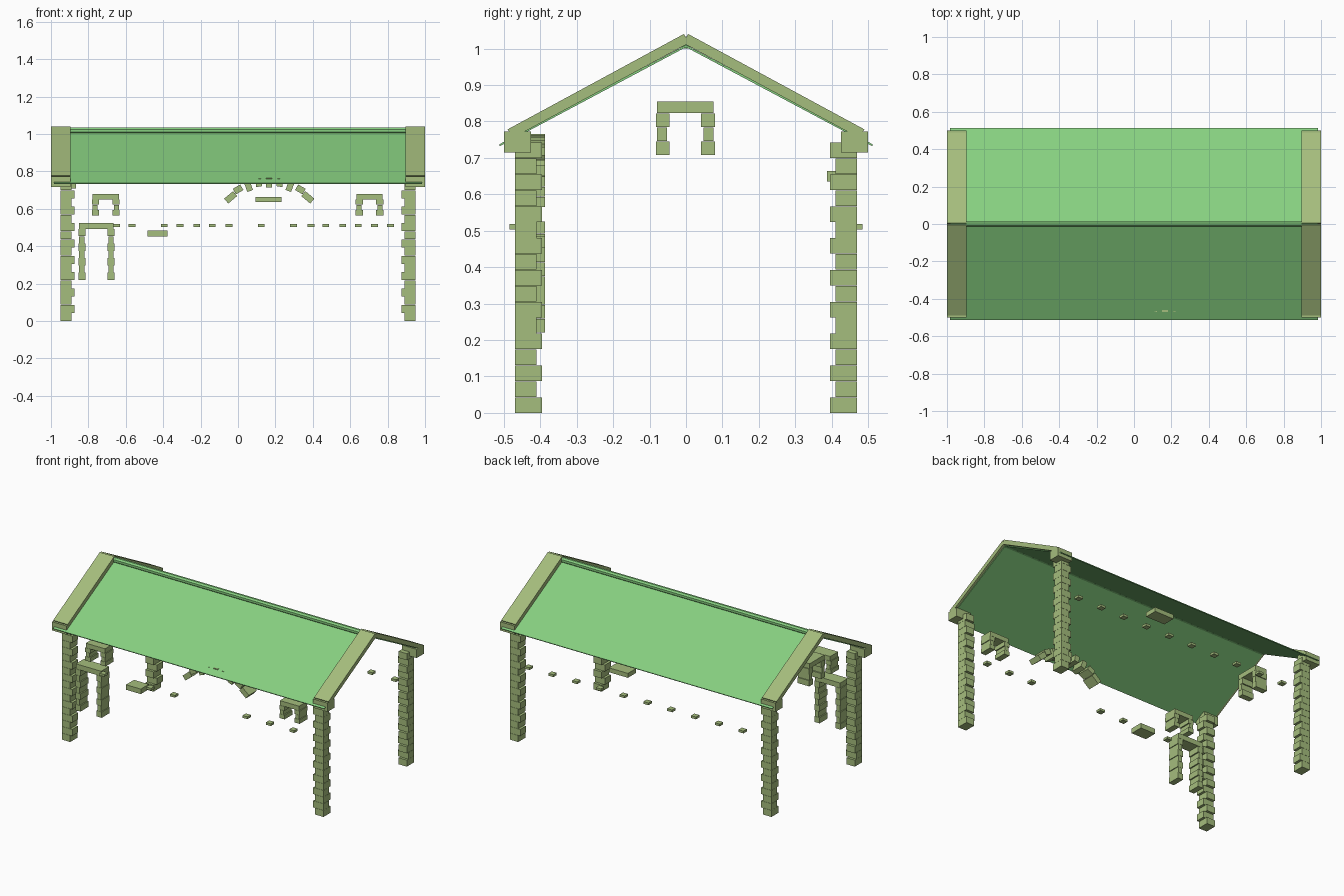
import bpy, bmesh, math
from mathutils import Matrix, Vector

if "Cube" in bpy.data.objects:
    bpy.data.objects.remove(bpy.data.objects["Cube"])


def material(name, rgb):
    m = bpy.data.materials.new(name)
    m.diffuse_color = (*rgb, 1)
    m.use_nodes = True
    m.node_tree.nodes["Principled BSDF"].inputs["Base Color"].default_value = m.diffuse_color
    return m


STONE = material("olive stone", (0.376, 0.509, 0.205))
GREEN = material("roof green", (0.242, 0.631, 0.216))


def finish(name, bm, mat):
    bmesh.ops.recalc_face_normals(bm, faces=bm.faces)
    me = bpy.data.meshes.new(name)
    bm.to_mesh(me)
    bm.free()
    me.materials.append(mat)
    ob = bpy.data.objects.new(name, me)
    bpy.context.collection.objects.link(ob)
    return ob


def box(bm, x0, x1, y0, y1, z0, z1):
    size = Matrix.Diagonal((abs(x1 - x0), abs(y1 - y0), abs(z1 - z0), 1))
    mid = Matrix.Translation(((x0 + x1) / 2, (y0 + y1) / 2, (z0 + z1) / 2))
    bmesh.ops.create_cube(bm, size=1, matrix=mid @ size)


def extrude_x(bm, profile, x0, x1):
    """Sweep a closed (y, z) profile along x."""
    face = bm.faces.new([bm.verts.new((x0, y, z)) for y, z in profile])
    res = bmesh.ops.extrude_face_region(bm, geom=[face])
    verts = [v for v in res["geom"] if isinstance(v, bmesh.types.BMVert)]
    bmesh.ops.translate(bm, verts=verts, vec=(x1 - x0, 0, 0))
    if not face.is_valid or len(face.link_loops if hasattr(face, "link_loops") else face.loops) == 0:
        return


# Thin roof slopes
for s, side in ((-1, "front"), (1, "back")):
    bm = bmesh.new()
    extrude_x(bm, [(0, 1.010), (s * 0.513, 0.737), (s * 0.511, 0.732), (0, 1.004)], -0.985, 0.985)
    finish(side + "_roof_slope", bm, GREEN)

# Ridge roll
bm = bmesh.new()
ring = [(0.017 * math.cos(k * math.pi / 4 + math.pi / 8),
         1.017 + 0.018 * math.sin(k * math.pi / 4 + math.pi / 8)) for k in range(8)]
extrude_x(bm, ring, -0.98, 0.98)
finish("ridge_roll", bm, GREEN)

# Gable copings with kneeler stones at the eaves
for sx, end in ((-1, "left"), (1, "right")):
    bm = bmesh.new()
    for sy in (-1, 1):
        half = [(0, 1.011), (0, 1.030), (0.006, 1.040), (0.490, 0.778), (0.473, 0.756)]
        extrude_x(bm, [(sy * y, z) for y, z in half], sx * 0.895, sx * 1.0)
    finish(end + "_gable_coping", bm, STONE)
    bm = bmesh.new()
    for sy in (-1, 1):
        box(bm, sx * 0.895, sx * 1.0, sy * 0.425, sy * 0.5, 0.715, 0.772)
    finish(end + "_kneelers", bm, STONE)

# Corner quoins, alternating long and short faces
STEP = 0.0437
for sx, end in ((-1, "left"), (1, "right")):
    for sy, side in ((-1, "front"), (1, "back")):
        bm = bmesh.new()
        for i in range(17):
            wx, wy = (0.060, 0.075) if i % 2 == 0 else (0.075, 0.060)
            box(bm, sx * (0.95 - wx), sx * 0.95, sy * (0.47 - wy), sy * 0.47,
                i * STEP, (i + 1) * STEP - 0.001)
        finish(f"{side}_{end}_quoins", bm, STONE)


def surround(name, cx, half, z0, z1, lintel, blocks, place):
    """Lintel over two jambs of alternating blocks; place maps to the wall."""
    bm = bmesh.new()
    place(bm, cx - half, cx + half, z1 - lintel, z1)
    h = (z1 - lintel - z0) / blocks
    for s in (-1, 1):
        for i in range(blocks):
            inner = half - (0.034 if i % 2 == 0 else 0.027)
            outer = half + (0.004 if i % 2 == 0 else 0.0)
            a, b = sorted((cx + s * inner, cx + s * outer))
            place(bm, a, b, z0 + i * h, z0 + (i + 1) * h - 0.001)
    finish(name, bm, STONE)


def front_wall(bm, a, b, z0, z1):
    box(bm, a, b, -0.47, -0.387, z0, z1)


def left_wall(bm, a, b, z0, z1):
    box(bm, -0.95, -0.867, a, b, z0, z1)


surround("left_window_surround", -0.707, 0.070, 0.565, 0.680, 0.030, 3, front_wall)
surround("right_window_surround", 0.703, 0.070, 0.565, 0.680, 0.030, 3, front_wall)
surround("door_surround", -0.757, 0.092, 0.220, 0.525, 0.033, 7, front_wall)
surround("gable_window_surround", -0.002, 0.077, 0.708, 0.855, 0.032, 3, left_wall)

# Loose lintels
bm = bmesh.new()
box(bm, -0.485, -0.377, -0.47, -0.387, 0.452, 0.485)
finish("front_lintel", bm, STONE)
bm = bmesh.new()
box(bm, 0.093, 0.232, 0.387, 0.47, 0.635, 0.664)
finish("back_lintel", bm, STONE)

# Segmental arch of radiating stones over the cart doorway
bm = bmesh.new()
for k in range(-4, 5):
    ang = math.radians(10 * k)
    width = 0.062 if abs(k) == 4 else 0.046 if abs(k) == 3 else 0.032
    tall = 0.034 if abs(k) >= 3 else (0.052 if k % 2 == 0 else 0.042)
    m = (Matrix.Translation((0.167, -0.4285, 0.415)) @ Matrix.Rotation(ang, 4, "Y")
         @ Matrix.Translation((0, 0, 0.350 - tall / 2 - (0.012 if abs(k) == 4 else 0)))
         @ Matrix.Diagonal((width, 0.083, tall, 1)))
    bmesh.ops.create_cube(bm, size=1, matrix=m)
finish("doorway_arch", bm, STONE)

# Small stone stubs along both long walls
rows = {"front": (-1, [-0.65, -0.31, -0.137, 0.39, 0.56, 0.73]),
        "back": (1, [0.815 - 0.1727 * k for k in range(10)])}
for side, (sy, xs) in rows.items():
    bm = bmesh.new()
    for x in xs:
        box(bm, x - 0.018, x + 0.018, sy * 0.45, sy * 0.485, 0.503, 0.518)
    finish(side + "_wall_stubs", bm, STONE)
